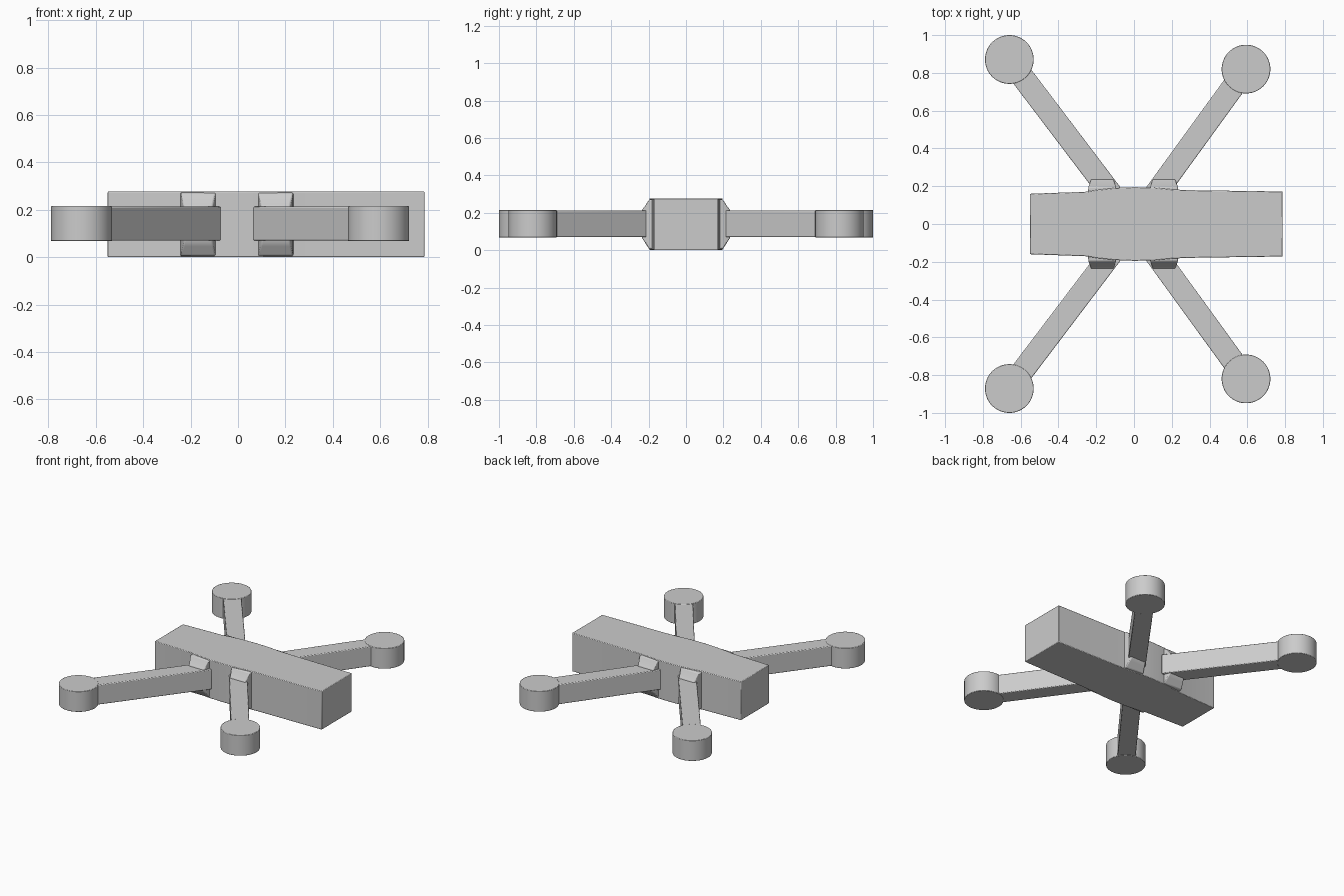
import bpy, bmesh
from mathutils import Vector

if "Cube" in bpy.data.objects:
    bpy.data.objects.remove(bpy.data.objects["Cube"])

Z0, Z1 = 0.07, 0.213     # arm and pod height range
TOP = 0.277              # fuselage height


def finish(name, bm, bevel=0.0, mirror=False):
    bmesh.ops.recalc_face_normals(bm, faces=bm.faces)
    me = bpy.data.meshes.new(name)
    bm.to_mesh(me)
    bm.free()
    ob = bpy.data.objects.new(name, me)
    bpy.context.collection.objects.link(ob)
    bpy.ops.object.select_all(action='DESELECT')
    ob.select_set(True)
    bpy.context.view_layer.objects.active = ob
    bpy.ops.object.shade_smooth_by_angle(angle=0.6)
    if bevel:
        b = ob.modifiers.new("soft_edges", 'BEVEL')
        b.width, b.segments, b.limit_method, b.angle_limit = bevel, 2, 'ANGLE', 0.7
    if mirror:
        m = ob.modifiers.new("mirror", 'MIRROR')
        m.use_axis = (False, True, False)
    return ob


def loft(name, rings, bevel=0.0, mirror=False):
    """Skin a list of equal-length closed rings and cap both ends."""
    bm = bmesh.new()
    vs = [[bm.verts.new(p) for p in r] for r in rings]
    n = len(vs[0])
    for a, b in zip(vs, vs[1:]):
        for i in range(n):
            j = (i + 1) % n
            bm.faces.new((a[i], a[j], b[j], b[i]))
    bm.faces.new(vs[0])
    bm.faces.new(vs[-1])
    return finish(name, bm, bevel, mirror)


def section(a, b, z0, z1):
    """Vertical quad between plan points a and b."""
    return [(*a, z0), (*b, z0), (*b, z1), (*a, z1)]


# Fuselage: long box gently bulging where the arms join
stations = [(-0.55, 0.16), (-0.25, 0.171), (-0.20, 0.18), (-0.10, 0.191), (0.0, 0.195),
            (0.10, 0.193), (0.20, 0.183), (0.30, 0.179), (0.787, 0.172)]
loft("fuselage", [section((x, -w), (x, w), 0, TOP) for x, w in stations], 0.004)

# Arms, root fairings and motor pods (mirrored to the other side)
for name, root, hub in (("rear", (-0.168, 0.222), (-0.66, 0.871)),
                        ("front", (0.159, 0.222), (0.593, 0.82))):
    r, h = Vector(root), Vector(hub)
    d = (h - r).normalized()
    side = Vector((d.y, -d.x)) * 0.06
    start = r - d * 0.08
    loft(name + "_arm", [section(p - side, p + side, Z0, Z1) for p in (start, h)],
         0.005, True)

    # Fairing tapering from full body height to the arm section
    x = root[0]
    rings = [(0.15, 0.078, 0.002, TOP - 0.002), (0.197, 0.073, 0.006, TOP - 0.006),
             (0.222, 0.064, 0.045, 0.232), (0.236, 0.06, Z0 - 0.003, Z1 + 0.003)]
    loft(name + "_arm_root",
         [section((x - w, y), (x + w, y), a, b) for y, w, a, b in rings], 0.006, True)

    # Cylindrical motor pod
    bm = bmesh.new()
    bmesh.ops.create_cone(bm, cap_ends=True, segments=64, radius1=0.129, radius2=0.129,
                          depth=Z1 - Z0 + 0.004)
    bmesh.ops.translate(bm, verts=bm.verts, vec=(h.x, h.y, (Z0 + Z1) / 2))
    finish(name + "_motor_pod", bm, 0.003, True)
